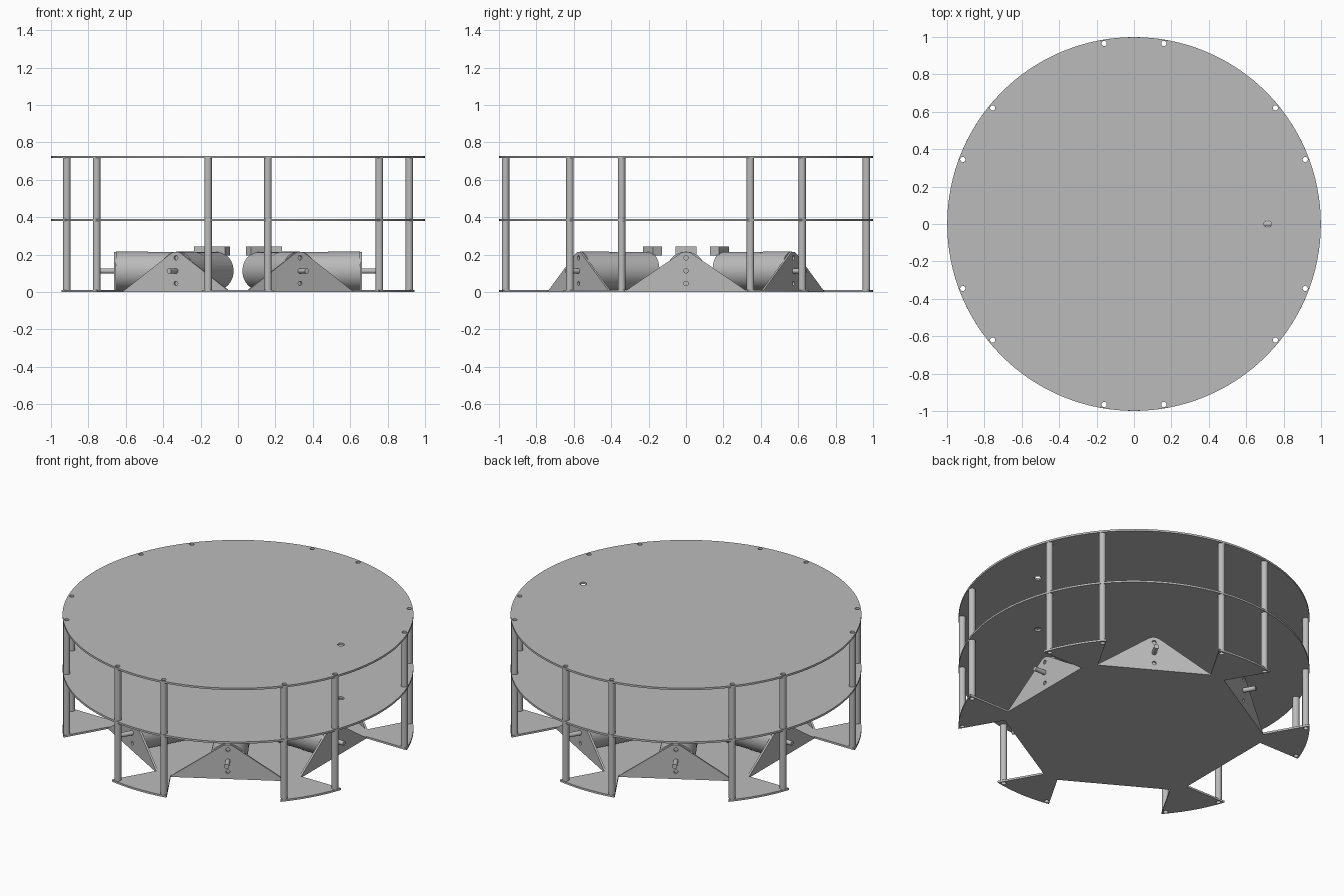
import bpy
import bmesh
from math import sin, cos, pi, radians, asin, sqrt
from mathutils import Matrix

cube = bpy.data.objects.get("Cube")
if cube:
    bpy.data.objects.remove(cube, do_unlink=True)

grey = bpy.data.materials.new("metal_grey")
grey.use_nodes = True
COLOUR = (0.5, 0.5, 0.5, 1)
grey.diffuse_color = COLOUR
grey.node_tree.nodes["Principled BSDF"].inputs["Base Color"].default_value = COLOUR

THICK = 0.012        # sheet thickness
EDGE = 0.664         # distance of the notch edge from the centre
HALF = 0.326         # half width of a notch
AXLE = 0.113         # motor axis height
TOP, MID = 0.716, 0.379
UPRIGHT = Matrix(((0, 0, 1, 0), (1, 0, 0, 0), (0, 1, 0, 0), (0, 0, 0, 1)))
parts = []


def arc(radius, start=0.0, end=2 * pi, steps=32, cx=0.0, cy=0.0):
    return [(cx + radius * cos(start + (end - start) * i / steps),
             cy + radius * sin(start + (end - start) * i / steps)) for i in range(steps + 1)]


def circle(radius, steps=32, cx=0.0, cy=0.0):
    return arc(radius, 0, 2 * pi, steps, cx, cy)[:-1]


def slab(name, loops, low, high, matrix=Matrix()):
    """Extrude an outline with holes from low to high along local z."""
    curve = bpy.data.curves.new(name, 'CURVE')
    curve.dimensions = '2D'
    curve.fill_mode = 'BOTH'
    curve.extrude = (high - low) / 2
    for loop in loops:
        spline = curve.splines.new('POLY')
        spline.points.add(len(loop) - 1)
        for point, (x, y) in zip(spline.points, loop):
            point.co = (x, y, 0, 1)
        spline.use_cyclic_u = True
    helper = bpy.data.objects.new(name + "_outline", curve)
    bpy.context.collection.objects.link(helper)
    graph = bpy.context.evaluated_depsgraph_get()
    mesh = bpy.data.meshes.new_from_object(helper.evaluated_get(graph))
    bpy.data.objects.remove(helper, do_unlink=True)
    bm = bmesh.new()
    bm.from_mesh(mesh)
    bmesh.ops.remove_doubles(bm, verts=bm.verts, dist=0.0001)
    bmesh.ops.recalc_face_normals(bm, faces=bm.faces)
    bm.to_mesh(mesh)
    bm.free()
    mesh.transform(matrix @ Matrix.Translation((0, 0, (low + high) / 2)))
    mesh.materials.clear()
    mesh.materials.append(grey)
    obj = bpy.data.objects.new(name, mesh)
    bpy.context.collection.objects.link(obj)
    parts.append(obj)


# Post positions: a pair on each of the six arms
posts = []
for k in range(6):
    for side in (-9.4, 9.4):
        a = radians(30 + 60 * k + side)
        posts.append((0.978 * cos(a), 0.978 * sin(a)))
post_holes = [circle(0.014, 16, x, y) for x, y in posts]

# Round decks with a cable hole
deck = [circle(0.999, 128), circle(0.02, 20, 0.715, 0)] + post_holes
slab("top_deck", deck, TOP, TOP + THICK)
slab("middle_deck", deck, MID, MID + THICK)

# Base plate: six arms separated by straight-sided notches
outline = []
swing = asin(HALF)
for k in range(6):
    turn = radians(60 * k)
    section = [(EDGE, -HALF), (EDGE, HALF)] + arc(0.999, swing, pi / 3 - swing, 12)
    outline += [(x * cos(turn) - y * sin(turn), x * sin(turn) + y * cos(turn))
                for x, y in section]
slab("base_plate", [outline] + post_holes, 0, THICK)

# Hollow posts between the decks
for x, y in posts:
    spot = Matrix.Translation((x, y, 0))
    tube = [circle(0.02, 24), circle(0.014, 16)]
    slab("lower_post", tube, THICK, MID, spot)
    slab("upper_post", tube, MID + THICK, TOP, spot)

# Six motor units, each behind a rounded triangular bracket
bracket = [(-HALF, 0.005), (HALF, 0.005)] + arc(0.06, radians(55), radians(125), 12, 0, 0.155)
holes = [circle(0.012, 16, 0, AXLE + d) for d in (-0.067, 0.07)]
for k in range(6):
    m = Matrix.Rotation(radians(60 * k), 4, 'Z') @ UPRIGHT
    slab("motor_bracket", [bracket] + holes, EDGE - THICK, EDGE, m)
    slab("gearbox", [circle(0.103, 48, 0, AXLE)], 0.48, EDGE - THICK, m)
    slab("motor_body", [circle(0.101, 48, 0, AXLE)], 0.222, 0.48, m)
    slab("motor_shaft", [circle(0.014, 20, 0, AXLE)], EDGE - THICK, 0.738, m)
    plug = [(-0.055, 0.195), (0.055, 0.195), (0.055, 0.243), (-0.055, 0.243)]
    slab("motor_connector", [plug], 0.18, 0.234, m)

# Smooth the round walls and keep the rims sharp
bpy.ops.object.select_all(action='DESELECT')
for obj in parts:
    obj.select_set(True)
bpy.context.view_layer.objects.active = parts[0]
bpy.ops.object.shade_smooth_by_angle(angle=radians(30))
